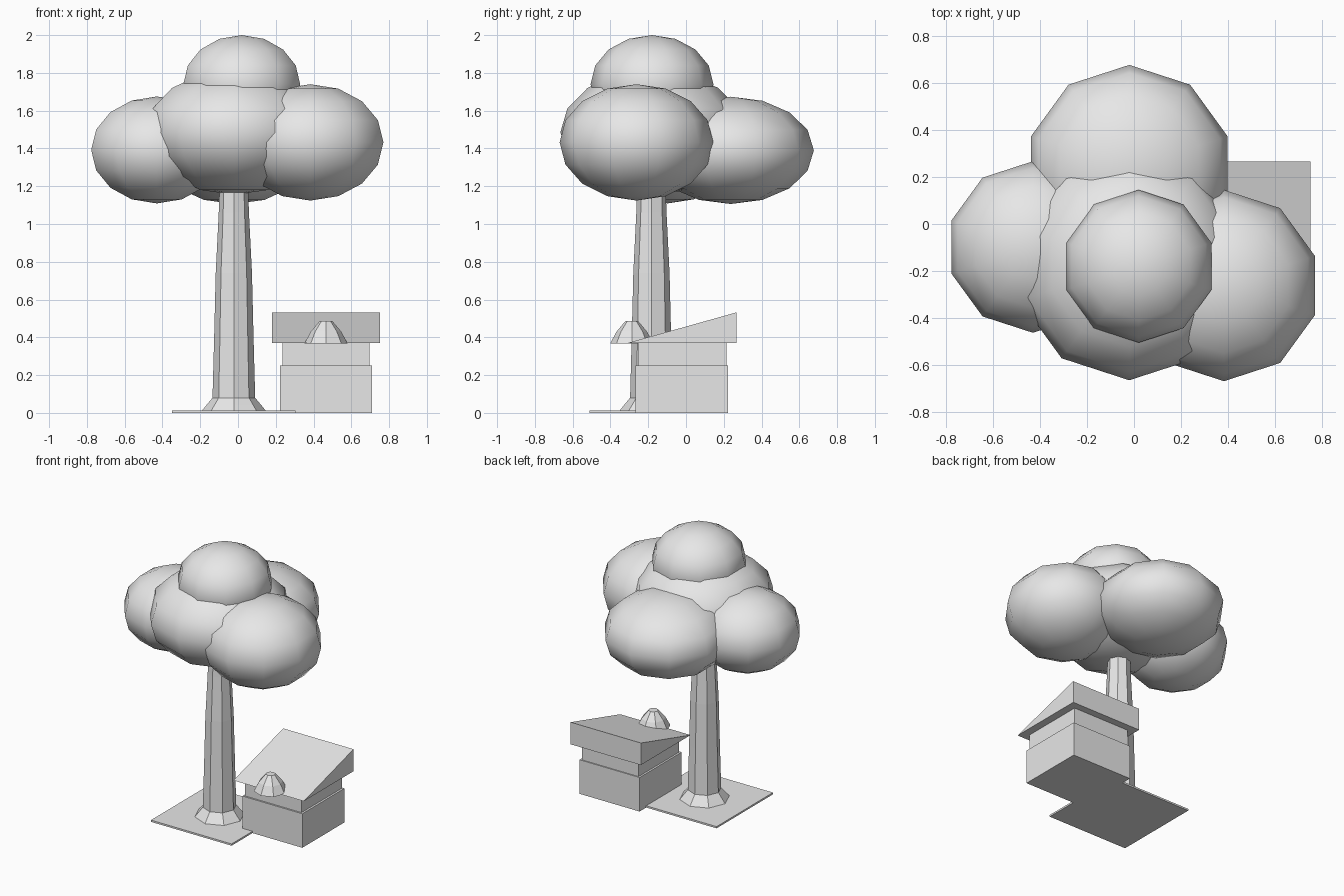
import bpy
import bmesh
import math

old = bpy.data.objects.get("Cube")
if old:
    bpy.data.objects.remove(old, do_unlink=True)

grey = bpy.data.materials.new("light grey")
grey.use_nodes = True
grey.diffuse_color = (0.8, 0.8, 0.8, 1)
grey.node_tree.nodes["Principled BSDF"].inputs["Base Color"].default_value = (0.8, 0.8, 0.8, 1)


def finish(bm, name, loc=(0, 0, 0), smooth=False):
    bmesh.ops.recalc_face_normals(bm, faces=bm.faces)
    for f in bm.faces:
        f.smooth = smooth
    mesh = bpy.data.meshes.new(name)
    bm.to_mesh(mesh)
    bm.free()
    mesh.materials.append(grey)
    obj = bpy.data.objects.new(name, mesh)
    obj.location = loc
    bpy.context.collection.objects.link(obj)
    return obj


def ball(name, loc, radius, height):
    """Faceted, flattened ball with a ten-sided outline."""
    bm = bmesh.new()
    bmesh.ops.create_uvsphere(bm, u_segments=10, v_segments=8, radius=1)
    bmesh.ops.scale(bm, vec=(radius, radius, height), verts=bm.verts)
    return finish(bm, name, loc, smooth=True)


def lathe(name, loc, profile, sides=8):
    """Stack of rings (radius, z) joined and capped."""
    bm = bmesh.new()
    rings = []
    for r, z in profile:
        angles = [math.tau * i / sides for i in range(sides)]
        rings.append([bm.verts.new((r * math.cos(a), r * math.sin(a), z)) for a in angles])
    for low, high in zip(rings, rings[1:]):
        for i in range(sides):
            j = (i + 1) % sides
            bm.faces.new((low[i], low[j], high[j], high[i]))
    bm.faces.new(rings[0][::-1])
    bm.faces.new(rings[-1])
    return finish(bm, name, loc)


def extrude_x(name, profile, x0, x1):
    """Side profile of (y, z) points swept from x0 to x1."""
    bm = bmesh.new()
    face = bm.faces.new([bm.verts.new((x0, y, z)) for y, z in profile])
    new = bmesh.ops.extrude_face_region(bm, geom=[face])["geom"]
    moved = [v for v in new if isinstance(v, bmesh.types.BMVert)]
    bmesh.ops.translate(bm, vec=(x1 - x0, 0, 0), verts=moved)
    return finish(bm, name)


def box(name, x, y, z):
    profile = [(y[0], z[0]), (y[1], z[0]), (y[1], z[1]), (y[0], z[1])]
    return extrude_x(name, profile, *x)


# Tree crown
ball("crown_top", (0.02, -0.18, 1.74), 0.325, 0.26)
ball("crown_middle", (-0.02, -0.175, 1.486), 0.49, 0.331)
ball("crown_left", (0.383, -0.262, 1.432), 0.407, 0.308)
ball("crown_right", (-0.43, -0.098, 1.392), 0.365, 0.283)
ball("crown_back", (-0.02, 0.237, 1.39), 0.44, 0.284)

# Trunk with flared root
trunk_profile = [(0.168, 0.013), (0.142, 0.045), (0.113, 0.08), (0.104, 0.41),
                 (0.096, 0.74), (0.08, 1.06), (0.072, 1.3)]
lathe("trunk", (-0.022, -0.183, 0), trunk_profile)

# Ground plate
box("ground_plate", (-0.35, 0.305), (-0.51, 0.145), (0, 0.013))

# Hut walls and lean-to roof
box("lower_wall", (0.222, 0.71), (-0.267, 0.222), (0, 0.25))
box("upper_wall", (0.236, 0.695), (-0.255, 0.214), (0.25, 0.38))
extrude_x("roof", [(-0.31, 0.37), (0.267, 0.37), (0.267, 0.532)], 0.18, 0.752)

# Bell-shaped mound over the front eave
lathe("roof_mound", (0.466, -0.287, 0),
      [(0.114, 0.368), (0.081, 0.43), (0.033, 0.487)])
